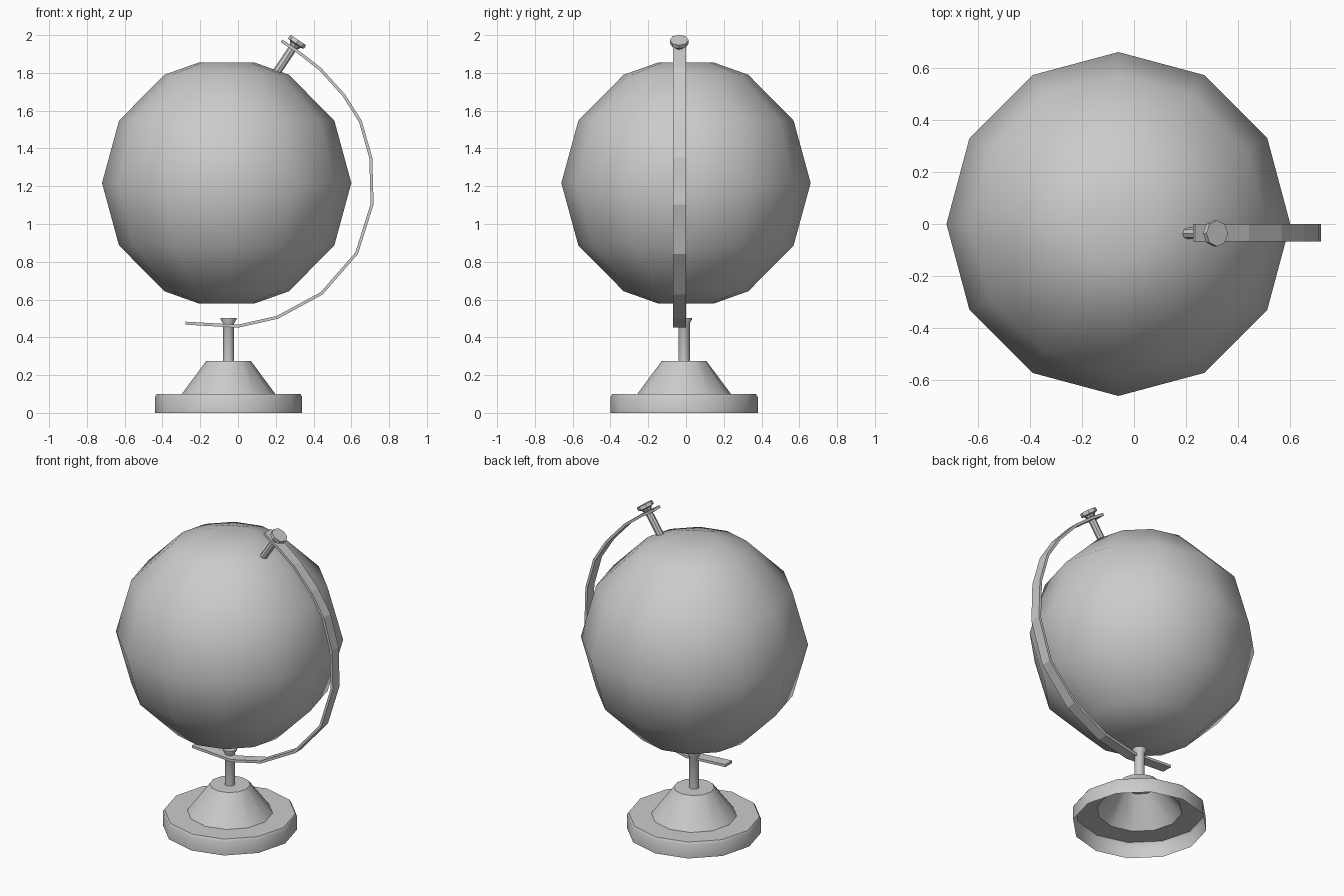
import bpy, bmesh
from math import cos, sin, pi, radians
from mathutils import Vector, Matrix

if "Cube" in bpy.data.objects:
    bpy.data.objects.remove(bpy.data.objects["Cube"])


def finish(name, bm, smooth_angle=None):
    me = bpy.data.meshes.new(name)
    bm.to_mesh(me)
    bm.free()
    ob = bpy.data.objects.new(name, me)
    bpy.context.collection.objects.link(ob)
    if smooth_angle:
        me.set_sharp_from_angle(angle=radians(smooth_angle))
    return ob


def lathe(name, profile, sides, matrix, cap_bottom=True, flat_rings=(), angle=35):
    """Turn a (radius, height) profile, listed bottom to top, around local z."""
    bm = bmesh.new()
    rings = [[bm.verts.new((r * cos(2 * pi * j / sides), r * sin(2 * pi * j / sides), z))
              for j in range(sides)] for r, z in profile]
    for i, (a, b) in enumerate(zip(rings, rings[1:])):
        for j in range(sides):
            k = (j + 1) % sides
            bm.faces.new((a[j], a[k], b[k], b[j])).smooth = i not in flat_rings
    bm.faces.new(rings[-1])
    if cap_bottom:
        bm.faces.new(rings[0][::-1])
    bm.transform(matrix)
    return finish(name, bm, angle)


# Globe: smooth ball with flat-shaded polar facets
upper = [(0.57, 0.33), (0.33, 0.573), (0.147, 0.638)]
globe = [(r, -z) for r, z in reversed(upper)] + [(0.66, 0)] + upper
lathe("globe", globe, 12, Matrix.Translation((-0.06, 0, 1.217)), flat_rings=(0, 5))

# Base: hollow shell, open underneath
at_base = Matrix.Translation((-0.05, -0.01, 0))
lathe("base", [(0.39, 0), (0.39, 0.085), (0.38, 0.1), (0.248, 0.1), (0.118, 0.275)],
      12, at_base, cap_bottom=False)

# Post with flared tip
lathe("post", [(0.03, 0.27), (0.03, 0.475), (0.042, 0.495), (0.042, 0.503)], 12, at_base)

# Pivot pin, tilted, with octagonal head
start = Vector((0.195, -0.036, 1.79))
axis = Vector((0.56, 0, 0.83)).normalized()
tilt = Matrix.Translation(start) @ axis.to_track_quat('Z', 'Y').to_matrix().to_4x4()
lathe("pivot_pin", [(0.022, 0), (0.022, 0.18)], 8, tilt)
lathe("pivot_head", [(0.022, 0.175), (0.034, 0.195), (0.05, 0.2), (0.05, 0.222)], 8, tilt)

# Support arm: flat bent strip
path = [Vector(p) for p in [(0.23, 1.97), (0.32, 1.91), (0.435, 1.82), (0.56, 1.682),
        (0.648, 1.543), (0.703, 1.35), (0.71, 1.105), (0.628, 0.845), (0.443, 0.633),
        (0.209, 0.506), (0.0, 0.459), (-0.278, 0.475)]]
bm = bmesh.new()
sections = []
for i, p in enumerate(path):
    t = (path[min(i + 1, len(path) - 1)] - path[max(i - 1, 0)]).normalized()
    n = Vector((-t.y, t.x)) * 0.008
    sections.append([bm.verts.new((q.x, y, q.y)) for q, y in
                     ((p + n, -0.068), (p + n, 0), (p - n, 0), (p - n, -0.068))])
for a, b in zip(sections, sections[1:]):
    for j in range(4):
        k = (j + 1) % 4
        bm.faces.new((a[j], a[k], b[k], b[j]))
bm.faces.new(sections[0])
bm.faces.new(sections[-1])
bmesh.ops.recalc_face_normals(bm, faces=bm.faces)
finish("support_arm", bm)
